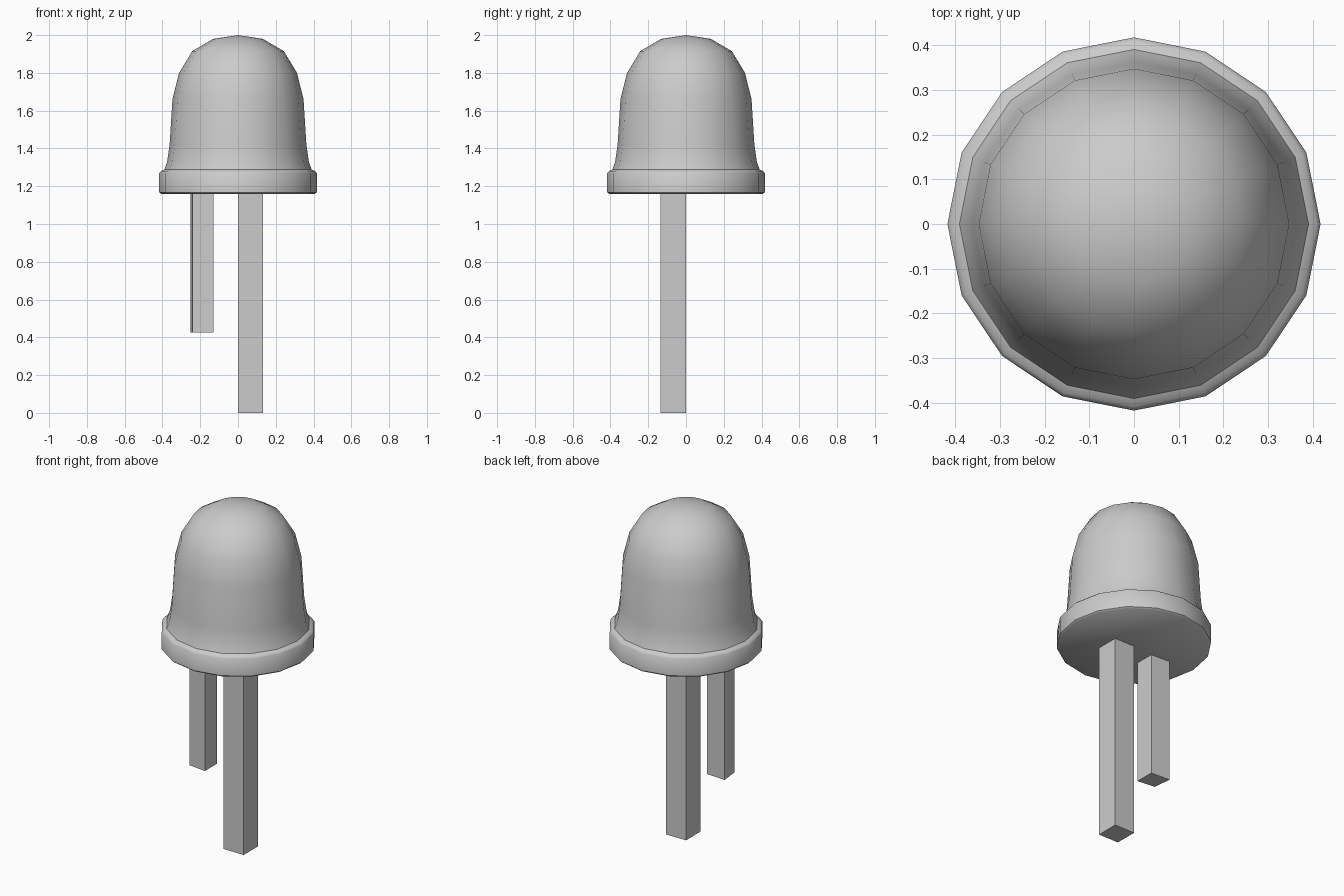
import bpy, bmesh, math

cube = bpy.data.objects.get("Cube")
if cube:
    bpy.data.objects.remove(cube, do_unlink=True)

grey = bpy.data.materials.new("light_grey")
grey.use_nodes = True
grey.diffuse_color = (0.6, 0.6, 0.6, 1)
grey.node_tree.nodes["Principled BSDF"].inputs["Base Color"].default_value = (0.6, 0.6, 0.6, 1)


def finish(name, bm):
    bmesh.ops.recalc_face_normals(bm, faces=bm.faces[:])
    mesh = bpy.data.meshes.new(name)
    bm.to_mesh(mesh)
    bm.free()
    mesh.materials.append(grey)
    obj = bpy.data.objects.new(name, mesh)
    bpy.context.collection.objects.link(obj)
    return obj


def lathe(name, profile, sides):
    """Spin (radius, height) rings; the last point is the apex."""
    bm = bmesh.new()
    rings = []
    for r, z in profile[:-1]:
        angles = [math.tau * i / sides for i in range(sides)]
        rings.append([bm.verts.new((r * math.cos(a), r * math.sin(a), z)) for a in angles])
    apex = bm.verts.new((0, 0, profile[-1][1]))
    bm.faces.new(rings[0])
    for i in range(sides):
        j = (i + 1) % sides
        for low, high in zip(rings, rings[1:]):
            bm.faces.new((low[i], low[j], high[j], high[i]))
        bm.faces.new((rings[-1][i], rings[-1][j], apex))
    return finish(name, bm)


def leg(name, corners, bottom, top):
    """Extrude a four-cornered section upwards."""
    bm = bmesh.new()
    face = bm.faces.new([bm.verts.new((x, y, bottom)) for x, y in corners])
    new = bmesh.ops.extrude_face_region(bm, geom=[face])["geom"]
    verts = [v for v in new if isinstance(v, bmesh.types.BMVert)]
    bmesh.ops.translate(bm, verts=verts, vec=(0, 0, top - bottom))
    if not face.is_valid or len(bm.faces) < 6:
        bmesh.ops.holes_fill(bm, edges=bm.edges[:])
    return finish(name, bm)


# Domed bulb with a flanged rim
bulb = lathe("bulb", [(0.408, 1.16), (0.417, 1.168), (0.417, 1.27), (0.408, 1.28),
                      (0.39, 1.288), (0.375, 1.33), (0.362, 1.42), (0.347, 1.66),
                      (0.312, 1.8), (0.243, 1.915), (0.132, 1.98), (0, 2)], 16)
bpy.ops.object.select_all(action="DESELECT")
bulb.select_set(True)
bpy.context.view_layer.objects.active = bulb
bpy.ops.object.shade_smooth_by_angle(angle=math.radians(44))

# Long straight leg and short, slightly skewed leg
leg("long_leg", [(0, -0.135), (0.132, -0.135), (0.132, 0), (0, 0)], 0, 1.165)
leg("short_leg", [(-0.24, -0.112), (-0.13, -0.125), (-0.13, -0.01), (-0.252, -0.003)], 0.425, 1.165)
